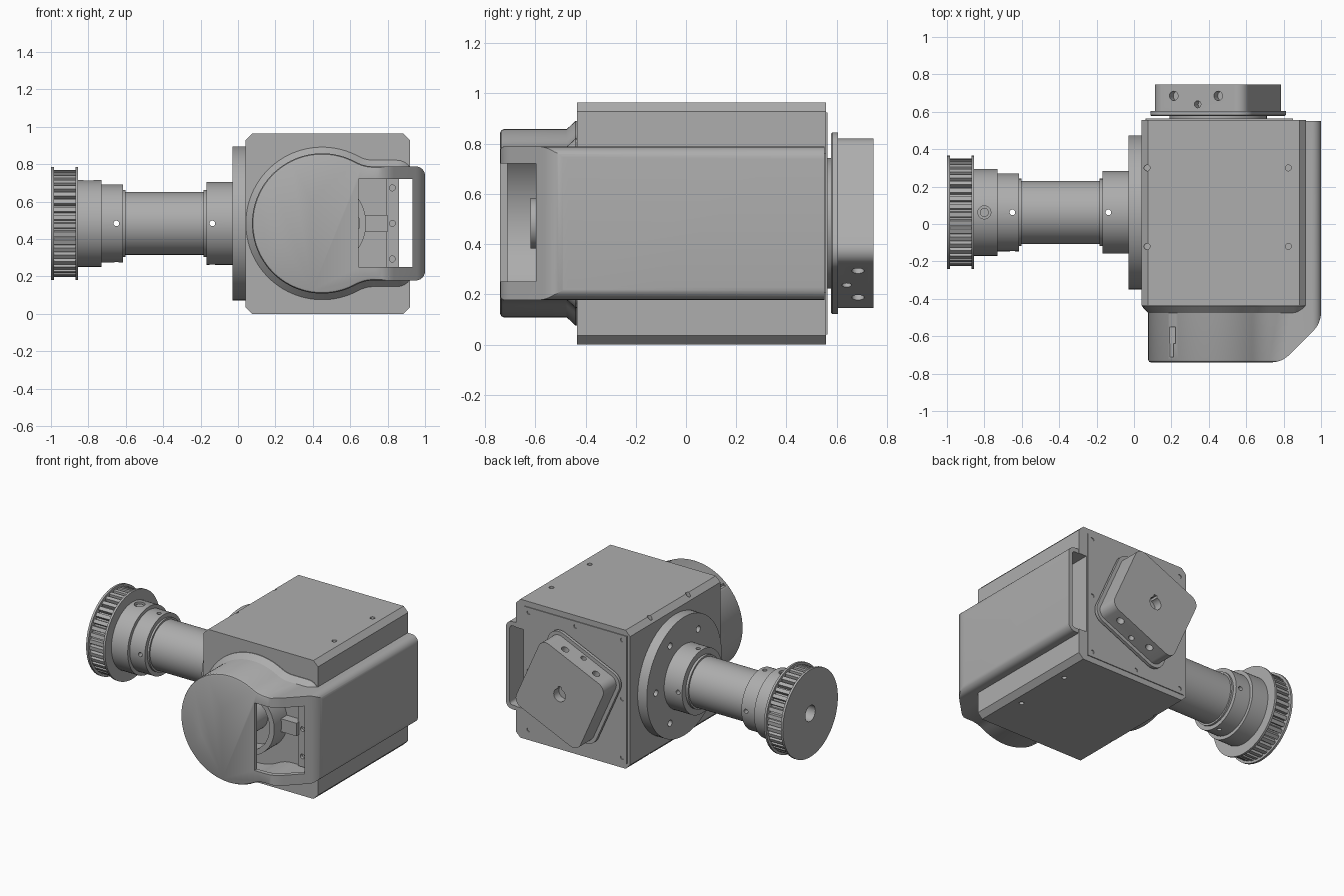
import bpy, bmesh
from math import sin, cos, pi, radians, atan2
from mathutils import Vector

cube = bpy.data.objects.get("Cube")
if cube:
    bpy.data.objects.remove(cube)

grey = bpy.data.materials.new("machined grey")
grey.use_nodes = True
grey.diffuse_color = (0.42, 0.42, 0.42, 1)
grey.node_tree.nodes["Principled BSDF"].inputs["Base Color"].default_value = grey.diffuse_color

CZ = 0.483    # height of both axes
SY = 0.062    # depth of the input shaft axis
DX = 0.45     # x of the drum and output axis


def place(axis, t, u, v):
    return {"x": (t, u, v), "y": (u, t, v), "z": (u, v, t)}[axis]


def loft(name, axis, sections):
    """Skin a list of (position, outline) sections along an axis and cap the ends."""
    bm = bmesh.new()
    rings = [[bm.verts.new(place(axis, t, *p)) for p in pts] for t, pts in sections]
    n = len(rings[0])
    for a, b in zip(rings, rings[1:]):
        for i in range(n):
            j = (i + 1) % n
            bm.faces.new((a[i], a[j], b[j], b[i]))
    bm.faces.new(rings[0])
    bm.faces.new(rings[-1])
    bmesh.ops.recalc_face_normals(bm, faces=bm.faces)
    mesh = bpy.data.meshes.new(name)
    bm.to_mesh(mesh)
    bm.free()
    mesh.materials.append(grey)
    ob = bpy.data.objects.new(name, mesh)
    bpy.context.collection.objects.link(ob)
    return ob


def circle(c, r, n=64):
    return [(c[0] + r * cos(2 * pi * i / n), c[1] + r * sin(2 * pi * i / n)) for i in range(n)]


def arc(c, r, a0, a1, n):
    return [(c[0] + r * cos(radians(a0 + (a1 - a0) * i / n)),
             c[1] + r * sin(radians(a0 + (a1 - a0) * i / n))) for i in range(n + 1)]


def lathe(name, axis, c, steps, n=64):
    return loft(name, axis, [(t, circle(c, r, n)) for t, r in steps])


def rect(u0, u1, v0, v1):
    return [(u0, v0), (u1, v0), (u1, v1), (u0, v1)]


def block(name, x, y, z):
    return loft(name, "y", [(t, rect(*x, *z)) for t in y])


def boolean(ob, tool, op="DIFFERENCE"):
    mod = ob.modifiers.new("cut", "BOOLEAN")
    mod.operation, mod.solver, mod.object = op, "EXACT", tool
    bpy.context.view_layer.objects.active = ob
    bpy.ops.object.modifier_apply(modifier=mod.name)
    bpy.data.objects.remove(tool)


def drill(ob, axis, c, t0, t1, r):
    boolean(ob, lathe("drill", axis, c, [(t0, r), (t1, r)], 20))


def outline(d, right=1.0):
    """Drum circle blended into a rounded rectangle, offset outwards by d."""
    fillet = (0.275, 0.505)
    a = atan2(fillet[1], fillet[0]) * 180 / pi
    c = 0.05 + d
    half = arc((0, 0), 0.375 + d, 180, a, 32)
    half += arc(fillet, 0.2 - d, 180 + a, 270, 8)[1:]
    half += arc((right - DX + d - c, 0.305 + d - c), c, 90, 0, 6)
    half += [(u, -v) for u, v in reversed(half[1:])]
    return [(DX + u, CZ + v) for u, v in half]


def plan(d):
    """Top outline of the cover with its slanted, rounded front corner."""
    f, s, k = -0.74 + d, 1.0 - d, 0.41 * d
    corner = []
    for p, a, b in (((0.79 - k, f), (-1, 0), (0.707, 0.707)),
                    ((s, -0.53 + k), (-0.707, -0.707), (0, 1))):
        p = Vector(p)
        q, e = p + Vector(a) * 0.06, p + Vector(b) * 0.06
        for i in range(7):
            t = i / 6
            corner.append(tuple(q * (1 - t) ** 2 + p * 2 * t * (1 - t) + e * t * t))
    return [(-0.1, f)] + corner + [(s, 0.7), (-0.1, 0.7)]


def cavity():
    ob = loft("cavity", "y", [(-0.72, outline(-0.03)), (0.65, outline(-0.03))])
    boolean(ob, loft("plan", "z", [(-0.1, plan(0.03)), (1.1, plan(0.03))]), "INTERSECT")
    return ob


# Main gear housing with chamfered corners and a channel along its side
x0, x1, z1, k = 0.04, 0.92, 0.963, 0.035
octagon = [(x0 + k, 0), (x1 - k, 0), (x1, k), (x1, z1 - k),
           (x1 - k, z1), (x0 + k, z1), (x0, z1 - k), (x0, k)]
housing = loft("gear_housing", "y", [(-0.435, octagon), (0.557, octagon)])
boolean(housing, block("channel", (0.86, 1.1), (-0.6, 0.7), (CZ - 0.275, CZ + 0.275)))
for x in (0.07, 0.825):
    for y in (-0.12, 0.3):
        for z in (0, z1):
            drill(housing, "z", (x, y), z - 0.04, z + 0.04, 0.016)

# Hollow front and side cover
cover = loft("front_cover", "y", [(-0.74, outline(-0.014)), (-0.736, outline(-0.005)),
                                  (-0.726, outline(0)), (0.552, outline(0))])
boolean(cover, loft("plan", "z", [(-0.1, plan(0)), (1.1, plan(0))]), "INTERSECT")
boolean(cover, cavity())
boolean(cover, block("window", (0.645, 0.932), (-0.9, -0.5), (0.25, 0.72)))
boolean(cover, block("latch", (0.18, 0.222), (-0.64, -0.55), (0.752, 1)))
boolean(cover, block("latch", (0.19, 0.21), (-0.71, -0.63), (0.755, 1)))

# Flared lip where the cover meets the housing
lip = loft("cover_lip", "y", [(-0.475, outline(0, 0.9)), (-0.44, outline(0.033, 0.9)),
                              (0.55, outline(0.033, 0.9))])
boolean(lip, cavity())

# Wheel, arm and mounting plate inside the cover
wheel = lathe("inner_wheel", "y", (DX, CZ), [(-0.43, 0.235), (-0.58, 0.235)])
drill(wheel, "y", (DX, CZ), -0.7, -0.46, 0.2)
lathe("inner_hub", "y", (DX, CZ), [(-0.43, 0.1), (-0.62, 0.1)])
block("inner_arm", (0.67, 0.8), (-0.5, -0.43), (CZ - 0.045, CZ + 0.045))
mount = block("inner_mount", (0.79, 0.86), (-0.47, -0.43), (0.22, 0.75))
for z in (-0.19, 0, 0.19):
    drill(mount, "y", (0.825, CZ + z), -0.6, -0.45, 0.016)

# Back plate with screws around its edge
plate = block("back_plate", (0.062, 0.85), (0.54, 0.563), (0.04, 0.925))
for i in range(3):
    for j in range(3):
        if (i, j) != (1, 1):
            drill(plate, "y", (0.096 + 0.36 * i, 0.075 + 0.408 * j), 0.55, 0.6, 0.014)

# Output hub: round boss, square flange and square block turned on its axis
lathe("output_boss", "y", (DX, CZ), [(0.55, 0.26), (0.585, 0.26)])


def turned_square(r):
    pts = []
    for i in range(4):
        a = 69 + 90 * i
        c = (DX + 0.297 * cos(radians(a)), CZ + 0.297 * sin(radians(a)))
        pts += arc(c, r, a - 45, a + 45, 8)
    return pts


loft("output_flange", "y", [(0.578, turned_square(0.08)), (0.583, turned_square(0.085)),
                            (0.605, turned_square(0.085))])
hub = loft("output_block", "y", [(0.6, turned_square(0.06)), (0.747, turned_square(0.06))])
drill(hub, "y", (DX, CZ), 0.69, 0.8, 0.045)
boolean(hub, block("keyway", (DX - 0.012, DX + 0.012), (0.69, 0.8), (CZ, CZ + 0.06)))
for side in (114, 294):
    n = Vector((cos(radians(side)), 0, sin(radians(side))))
    t = Vector((n.z, 0, -n.x))
    for off, y, r in ((-0.14, 0.685, 0.025), (0, 0.64, 0.019), (0.12, 0.685, 0.025)):
        tool = lathe("drill", "z", (0, 0), [(-0.05, r), (0.05, r)], 20)
        tool.rotation_euler = n.to_track_quat("Z", "Y").to_euler()
        tool.location = Vector((DX, y, CZ)) + n * 0.27 + t * off
        bpy.context.view_layer.update()
        boolean(hub, tool)

# Bolted input disc
A = (SY, CZ)
disc = lathe("input_disc", "x", A, [(-0.03, 0.412), (0.045, 0.412)], 96)
for p in circle(A, 0.31, 6):
    drill(disc, "x", p, -0.1, 0.01, 0.022)

# Input shaft with collars at both ends
shaft = lathe("input_shaft", "x", A, [
    (-0.86, 0.224), (-0.855, 0.232), (-0.73, 0.232), (-0.73, 0.208), (-0.615, 0.208),
    (-0.615, 0.18), (-0.602, 0.18), (-0.602, 0.168), (-0.185, 0.168), (-0.185, 0.18),
    (-0.168, 0.18), (-0.168, 0.221), (-0.025, 0.221)])
for x in (-0.65, -0.137):
    drill(shaft, "y", (x, CZ), -0.5, 0.5, 0.015)
    drill(shaft, "z", (x, SY), 0, 1, 0.015)
drill(shaft, "z", (-0.8, SY), 0.67, 1, 0.035)
lathe("set_screw", "z", (-0.8, SY), [(0.66, 0.024), (0.705, 0.024)], 16)

# Toothed belt pulley between two thin flanges
TEETH = 40
gear = []
for i in range(TEETH):
    for f, r in ((0, 0.287), (0.55, 0.287), (0.65, 0.262), (0.9, 0.262)):
        a = 2 * pi * (i + f) / TEETH
        gear.append((SY + r * cos(a), CZ + r * sin(a)))
pulley = loft("pulley_teeth", "x", [(-0.99, gear), (-0.865, gear)])
outer = lathe("pulley_outer_flange", "x", A, [(-1, 0.303), (-0.985, 0.303)], 80)
lathe("pulley_inner_flange", "x", A, [(-0.87, 0.303), (-0.855, 0.303)], 80)
for part in (pulley, outer):
    drill(part, "x", A, -1.1, -0.9, 0.055)

# Smooth the round surfaces and keep the machined edges sharp
for ob in bpy.context.scene.objects:
    ob.select_set(ob.type == "MESH")
bpy.context.view_layer.objects.active = housing
bpy.ops.object.shade_smooth_by_angle(angle=radians(28))
